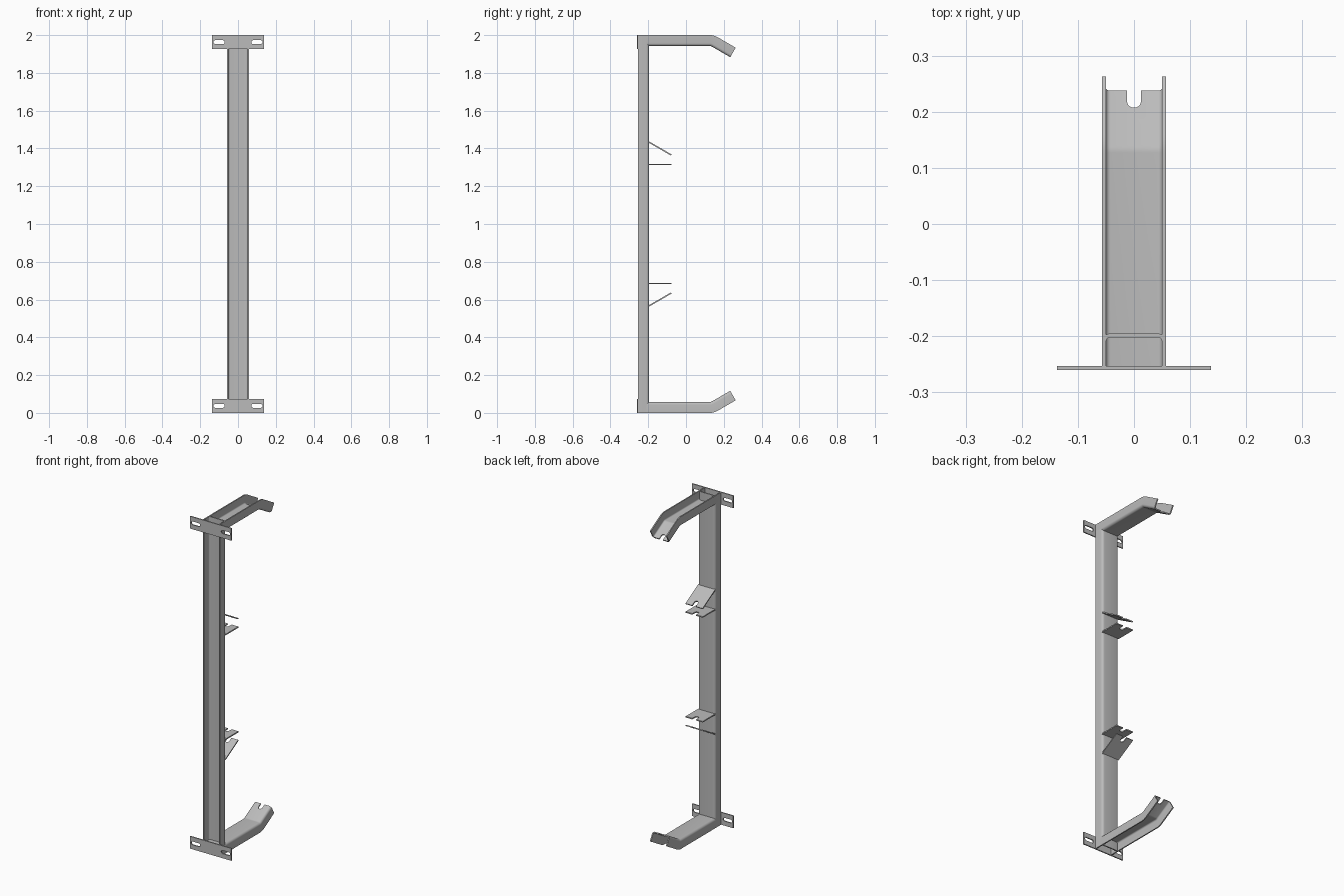
import bpy, bmesh
from math import sin, cos, pi, radians, tan
from mathutils import Vector, Matrix

if "Cube" in bpy.data.objects:
    bpy.data.objects.remove(bpy.data.objects["Cube"], do_unlink=True)

HALF, DEPTH, T = 0.057, 0.058, 0.007      # channel half width, depth, sheet thickness
FRONT = -0.253                            # open edge of the upright
X, Y, Z = Vector((1, 0, 0)), Vector((0, 1, 0)), Vector((0, 0, 1))

steel = bpy.data.materials.new("grey steel")
steel.use_nodes = True
steel.diffuse_color = (0.5, 0.5, 0.5, 1)
steel.node_tree.nodes["Principled BSDF"].inputs["Base Color"].default_value = (0.5, 0.5, 0.5, 1)


def loft(name, rings):
    """Solid through a list of matching closed rings."""
    bm = bmesh.new()
    loops = [[bm.verts.new(p) for p in ring] for ring in rings]
    n = len(rings[0])
    for a, b in zip(loops, loops[1:]):
        for i in range(n):
            j = (i + 1) % n
            bm.faces.new((a[i], a[j], b[j], b[i]))
    bm.faces.new(loops[0])
    bm.faces.new(loops[-1])
    bmesh.ops.recalc_face_normals(bm, faces=bm.faces)
    mesh = bpy.data.meshes.new(name)
    bm.to_mesh(mesh)
    bm.free()
    mesh.materials.append(steel)
    obj = bpy.data.objects.new(name, mesh)
    bpy.context.collection.objects.link(obj)
    return obj


def channel_profile():
    """U section as (across, depth) points, with rounded corners."""
    def half_path(inset, r):
        x, d = HALF - inset, DEPTH - inset
        arc = [(x - r + r * cos(a), d - r + r * sin(a))
               for a in (pi / 2 * i / 5 for i in range(6))]
        right = [(x, 0)] + arc
        return right + [(-u, v) for u, v in reversed(right)]
    return half_path(0, 0.015) + half_path(T, 0.008)[::-1]


def sweep(name, stations):
    """Channel along (origin, depth direction) stations."""
    return loft(name, [[o + X * u + d * v for u, v in channel_profile()] for o, d in stations])


def plate(name, start, along, across, length, half_width):
    """Flat sheet from start, centred on its thickness."""
    n = along.cross(across).normalized() * T / 2
    corners = [start + along * s + across * w for s, w in
               ((0, -half_width), (length, -half_width), (length, half_width), (0, half_width))]
    return loft(name, [[c + n * k for c in corners] for k in (-1, 1)])


def cut_slot(obj, centre, along, axis, half_length, radius):
    """Cut a round-ended slot through obj."""
    side = along.cross(axis)
    ring = []
    for end in (1, -1):
        for i in range(9):
            a = -pi / 2 + pi * i / 8
            ring.append(centre + end * (along * (half_length - radius + radius * cos(a))
                                        + side * radius * sin(a)))
    cutter = loft("slot_cutter", [[p + axis * k for p in ring] for k in (-0.02, 0.02)])
    cutter.hide_render = True
    mod = obj.modifiers.new("slot", 'BOOLEAN')
    mod.operation, mod.solver, mod.object = 'DIFFERENCE', 'EXACT', cutter
    bpy.context.view_layer.update()
    baked = bpy.data.meshes.new_from_object(
        obj.evaluated_get(bpy.context.evaluated_depsgraph_get()))
    obj.modifiers.clear()
    obj.data = baked
    bpy.data.objects.remove(cutter, do_unlink=True)


def smooth(obj):
    bpy.ops.object.select_all(action='DESELECT')
    obj.select_set(True)
    bpy.context.view_layer.objects.active = obj
    bpy.ops.object.shade_smooth_by_angle(angle=radians(32))


def mirror_down(obj, name):
    """Copy reflected about mid height."""
    mesh = obj.data.copy()
    mesh.transform(Matrix.Translation(Z * 2) @ Matrix.Scale(-1, 4, Z))
    mesh.flip_normals()
    copy = bpy.data.objects.new(name, mesh)
    bpy.context.collection.objects.link(copy)
    return copy


# Upright channel, open to the front
upright = sweep("upright_channel", [(Vector((0, FRONT, z)), Y) for z in (0, 2)])
smooth(upright)

# Arm channel, open to the outside, bent towards the middle at its tip
bend, radius, tip = radians(30), DEPTH + 0.02, 0.133
pivot = Vector((0, 0.148 - radius * tan(bend / 2), 2 - radius))
stations = [(Vector((0, FRONT, 2)), -Z)]
for i in range(5):
    a = bend * i / 4
    out = Y * sin(a) + Z * cos(a)
    stations.append((pivot + out * radius, -out))
slope = Y * cos(bend) - Z * sin(bend)
origin, inward = stations[-1]
end = origin + slope * (tip - radius * tan(bend / 2))
stations.append((end, inward))
arm = sweep("upper_arm", stations)
cut_slot(arm, end + inward * (DEPTH - T / 2), slope, inward, 0.035, 0.0125)

# Mounting plate with two slots
mount = plate("upper_mounting_plate", Vector((0, FRONT - T / 2, 1.926)), Z, X, 0.074, 0.137)
for side in (-1, 1):
    cut_slot(mount, Vector((side * 0.1, FRONT - T / 2, 1.963)), X, Y, 0.03, 0.01)

# Notched tabs behind the upright: one level, one sloping
back = FRONT + DEPTH - T / 2
tabs = []
for name, z, drop in (("upper_level_tab", 1.315, 0), ("upper_sloping_tab", 1.435, bend)):
    along = Y * cos(drop) - Z * sin(drop)
    length = (-0.078 - back) / cos(drop)
    start = Vector((0, back, z))
    tab = plate(name, start, along, X, length, HALF)
    cut_slot(tab, start + along * length, along, along.cross(X), 0.035, 0.0125)
    tabs.append(tab)

# Lower half repeats the upper half in reflection
for part in [arm, mount] + tabs:
    smooth(part)
    smooth(mirror_down(part, part.name.replace("upper", "lower")))
